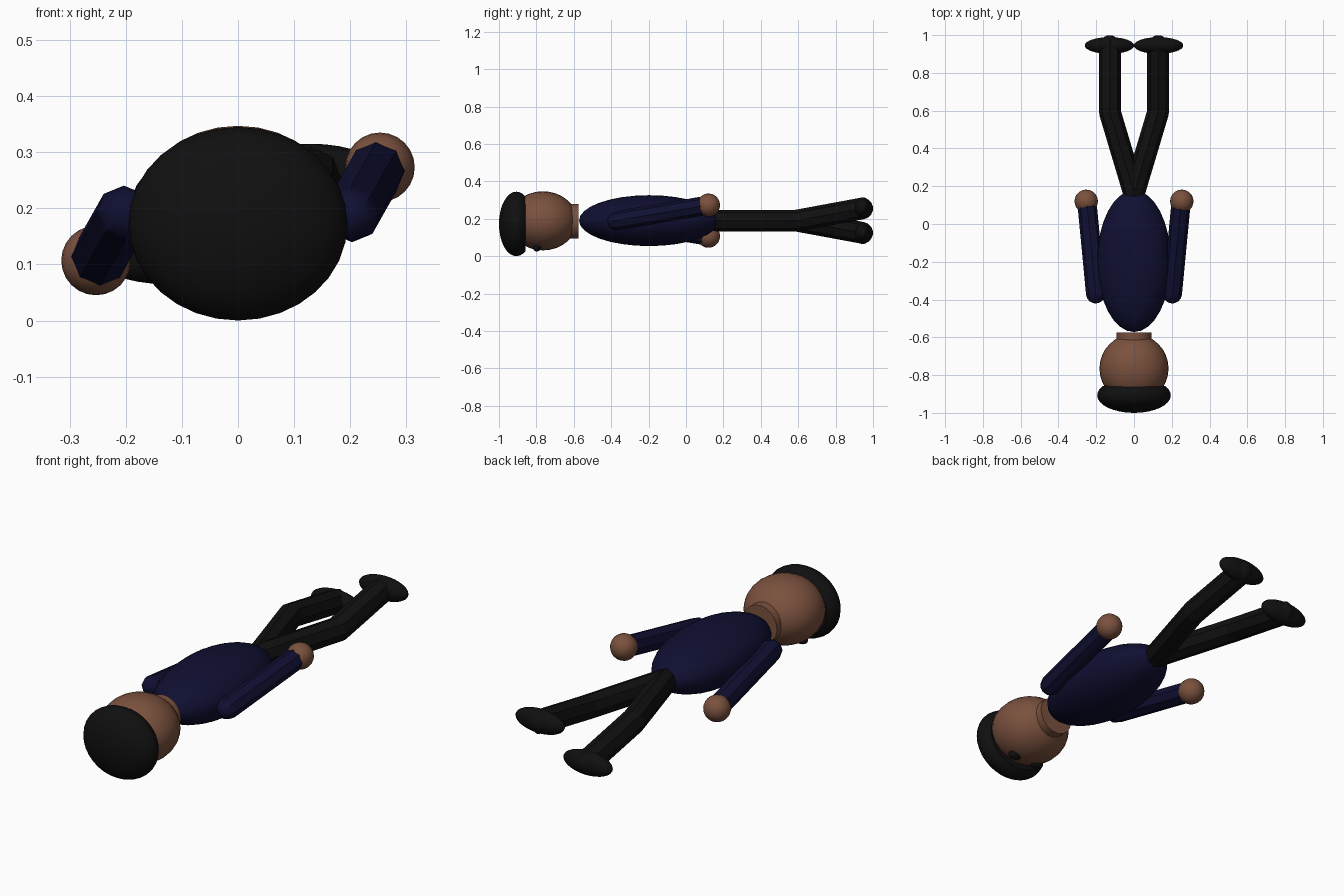
import bpy, bmesh, math
from mathutils import Matrix, Vector

if "Cube" in bpy.data.objects:
    bpy.data.objects.remove(bpy.data.objects["Cube"])


def material(name, rgb):
    m = bpy.data.materials.new(name)
    m.diffuse_color = (*rgb, 1)
    m.use_nodes = True
    m.node_tree.nodes["Principled BSDF"].inputs["Base Color"].default_value = m.diffuse_color
    return m


SKIN = material("brown skin", (0.195, 0.082, 0.048))
NAVY = material("navy cloth", (0.0048, 0.0048, 0.032))
BLACK = material("black", (0.005, 0.005, 0.005))


def finish(name, bm, mat, angle=35):
    mesh = bpy.data.meshes.new(name)
    bm.to_mesh(mesh)
    bm.free()
    mesh.materials.append(mat)
    ob = bpy.data.objects.new(name, mesh)
    bpy.context.collection.objects.link(ob)
    bpy.ops.object.select_all(action='DESELECT')
    ob.select_set(True)
    bpy.context.view_layer.objects.active = ob
    bpy.ops.object.shade_smooth_by_angle(angle=math.radians(angle))
    return ob


def ellipsoid(name, centre, radii, mat, segs=32, cut_y=None):
    """Sphere with its poles along y, optionally sliced flat at cut_y."""
    bm = bmesh.new()
    bmesh.ops.create_uvsphere(bm, u_segments=segs, v_segments=segs // 2, radius=1)
    bm.transform(Matrix.Translation(centre) @ Matrix.Diagonal((*radii, 1))
                 @ Matrix.Rotation(math.pi / 2, 4, 'X'))
    if cut_y is not None:
        geom = bm.verts[:] + bm.edges[:] + bm.faces[:]
        cut = bmesh.ops.bisect_plane(bm, geom=geom, plane_co=(0, cut_y, 0),
                                     plane_no=(0, 1, 0), clear_outer=True)
        edges = [e for e in cut["geom_cut"] if isinstance(e, bmesh.types.BMEdge)]
        bmesh.ops.holes_fill(bm, edges=edges)
    return finish(name, bm, mat)


def limb(name, points, radius, mat, sides=8):
    """Chain of straight tubes with round joints."""
    bm = bmesh.new()
    pts = [Vector(p) for p in points]
    for a, b in zip(pts, pts[1:]):
        d = b - a
        rot = d.to_track_quat('Z', 'Y').to_matrix().to_4x4()
        bmesh.ops.create_cone(bm, cap_ends=True, segments=sides, radius1=radius,
                              radius2=radius, depth=d.length,
                              matrix=Matrix.Translation((a + b) / 2) @ rot)
        for p in (a, b):
            bmesh.ops.create_uvsphere(bm, u_segments=sides, v_segments=8, radius=radius,
                                      matrix=Matrix.Translation(p) @ rot)
    return finish(name, bm, mat)


MID = 0.19  # height of the body axis

# head, hair cap and neck
ellipsoid("head", (0, -0.765, MID - 0.001), (0.183, 0.183, 0.158), SKIN)
ellipsoid("hair", (0, -0.907, 0.1725), (0.195, 0.093, 0.1725), BLACK, cut_y=-0.857)
bm = bmesh.new()
bmesh.ops.create_cone(bm, cap_ends=True, segments=32, radius1=0.092, radius2=0.092, depth=0.11,
                      matrix=Matrix.Translation((0, -0.629, 0.187))
                      @ Matrix.Rotation(math.pi / 2, 4, 'X'))
finish("neck", bm, SKIN)

# torso
ellipsoid("torso", (0, -0.197, MID), (0.195, 0.375, 0.136), NAVY)

# paired parts: the left side is the right side turned half way round the body axis
for label, s in (("right", 1), ("left", -1)):
    def side(x, y, dz):
        return (s * x, y, MID + s * dz)

    ellipsoid(label + "_eye", (s * 0.067, -0.797, 0.046), (0.035, 0.022, 0.021), BLACK, 16)
    limb(label + "_arm", [side(0.203, -0.37, 0), side(0.247, 0.09, 0.078)], 0.051, NAVY)
    ellipsoid(label + "_hand", side(0.253, 0.12, 0.083), (0.062, 0.062, 0.062), SKIN, 24)
    limb(label + "_leg", [side(0, 0.165, 0), side(0.127, 0.59, 0), side(0.128, 0.942, 0.065)],
         0.058, BLACK)
    ellipsoid(label + "_foot", side(0.13, 0.945, 0.068), (0.131, 0.044, 0.057), BLACK)
